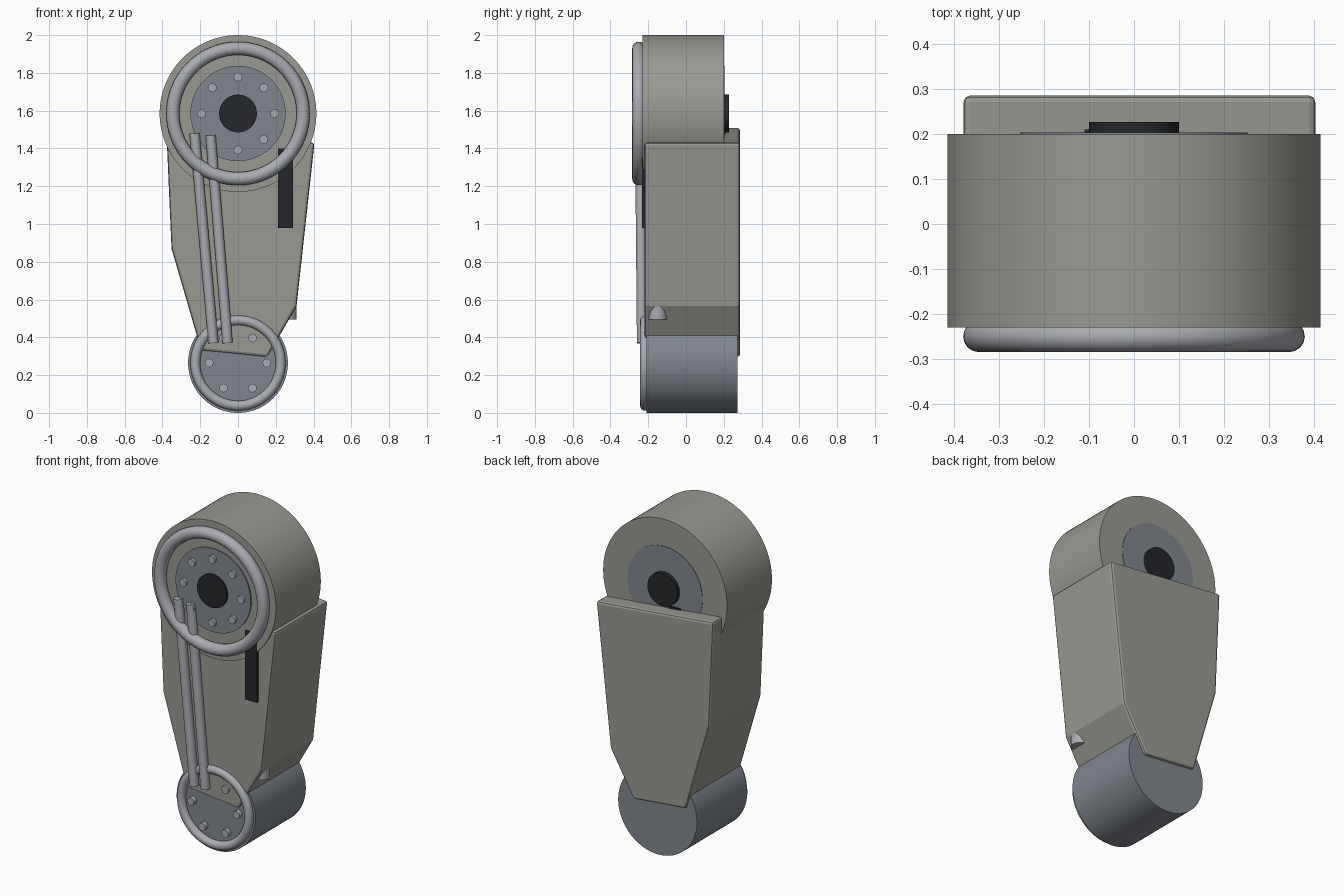
import bpy, bmesh, math
from mathutils import Vector

if "Cube" in bpy.data.objects:
    bpy.data.objects.remove(bpy.data.objects["Cube"])


def mat(name, c):
    m = bpy.data.materials.new(name)
    m.diffuse_color = (*c, 1)
    m.use_nodes = True
    m.node_tree.nodes["Principled BSDF"].inputs["Base Color"].default_value = m.diffuse_color
    return m


SHELL = mat("warm_grey", (0.32, 0.32, 0.29))
STEEL = mat("blue_grey", (0.22, 0.24, 0.27))
METAL = mat("light_metal", (0.40, 0.41, 0.44))
DARK = mat("dark", (0.018, 0.02, 0.024))


def finish(name, m, smooth=True):
    ob = bpy.context.object
    ob.name = name
    ob.data.materials.append(m)
    if smooth:
        bpy.ops.object.shade_smooth_by_angle(angle=math.radians(35))
    return ob


def rod(name, a, b, r, m, n=64):
    a, b = Vector(a), Vector(b)
    d = b - a
    bpy.ops.mesh.primitive_cylinder_add(vertices=n, radius=r, depth=d.length, location=(a + b) / 2,
                                        rotation=d.to_track_quat('Z', 'Y').to_euler())
    return finish(name, m)


def disc(name, z, r, y0, y1, m, n=64, x=0):
    return rod(name, (x, y0, z), (x, y1, z), r, m, n)


def ring(name, z, y, major, minor, m):
    bpy.ops.mesh.primitive_torus_add(location=(0, y, z), rotation=(math.pi / 2, 0, 0), major_radius=major,
                                     minor_radius=minor, major_segments=72, minor_segments=16)
    return finish(name, m)


def box(name, lo, hi, m):
    lo, hi = Vector(lo), Vector(hi)
    bpy.ops.mesh.primitive_cube_add(size=1, location=(lo + hi) / 2)
    bpy.context.object.scale = hi - lo
    return finish(name, m, False)


def bolts(name, z, radius, count, y0, y1):
    for i in range(count):
        a = 2 * math.pi * i / count
        disc(f"{name}_{i + 1}", z + radius * math.sin(a), 0.023, y0, y1, METAL, 16, radius * math.cos(a))


# Tapered leg housing, extruded from its front outline
outline = [(-0.38, 1.51), (-0.352, 0.87), (-0.195, 0.33), (0.155, 0.295), (0.31, 0.565), (0.405, 1.43)]
bm = bmesh.new()
face = bm.faces.new([bm.verts.new((x, -0.22, z)) for x, z in outline])
ext = bmesh.ops.extrude_face_region(bm, geom=[face])
bmesh.ops.translate(bm, vec=(0, 0.506, 0), verts=[v for v in ext["geom"] if isinstance(v, bmesh.types.BMVert)])
bmesh.ops.recalc_face_normals(bm, faces=bm.faces)
me = bpy.data.meshes.new("leg_housing")
bm.to_mesh(me)
bm.free()
leg = bpy.data.objects.new("leg_housing", me)
bpy.context.collection.objects.link(leg)
me.materials.append(SHELL)
bev = leg.modifiers.new("edge_bevel", 'BEVEL')
bev.width, bev.segments = 0.015, 2

# Upper joint: drum, rim ring, cover plates, hub and bolts
UP = 1.585
disc("upper_drum", UP, 0.415, -0.23, 0.2, SHELL, 96)
ring("upper_ring", UP, -0.25, 0.345, 0.035, METAL)
disc("upper_cover_plate", UP, 0.252, -0.238, 0.203, STEEL)
disc("upper_hub", UP, 0.1, -0.25, 0.227, DARK, 48)
bolts("upper_bolt", UP, 0.193, 8, -0.255, -0.225)

# Lower joint: drum, rim ring and bolts
LOW = 0.264
disc("lower_drum", LOW, 0.264, -0.21, 0.272, STEEL, 96)
ring("lower_ring", LOW, -0.217, 0.226, 0.026, METAL)
bolts("lower_bolt", LOW, 0.153, 6, -0.236, -0.2)

# Twin front piston rods
rod("piston_rod_left", (-0.23, -0.243, 1.48), (-0.13, -0.233, 0.37), 0.027, METAL, 24)
rod("piston_rod_right", (-0.145, -0.243, 1.47), (-0.055, -0.233, 0.37), 0.027, METAL, 24)

# Dark slot, rear catch and side peg
box("front_slot", (0.212, -0.234, 0.98), (0.29, -0.2, 1.4), DARK)
box("rear_catch", (-0.11, 0.19, 1.43), (-0.03, 0.21, 1.49), DARK)
rod("side_peg", (0.26, -0.15, 0.495), (0.26, -0.15, 0.6), 0.05, METAL, 24)
